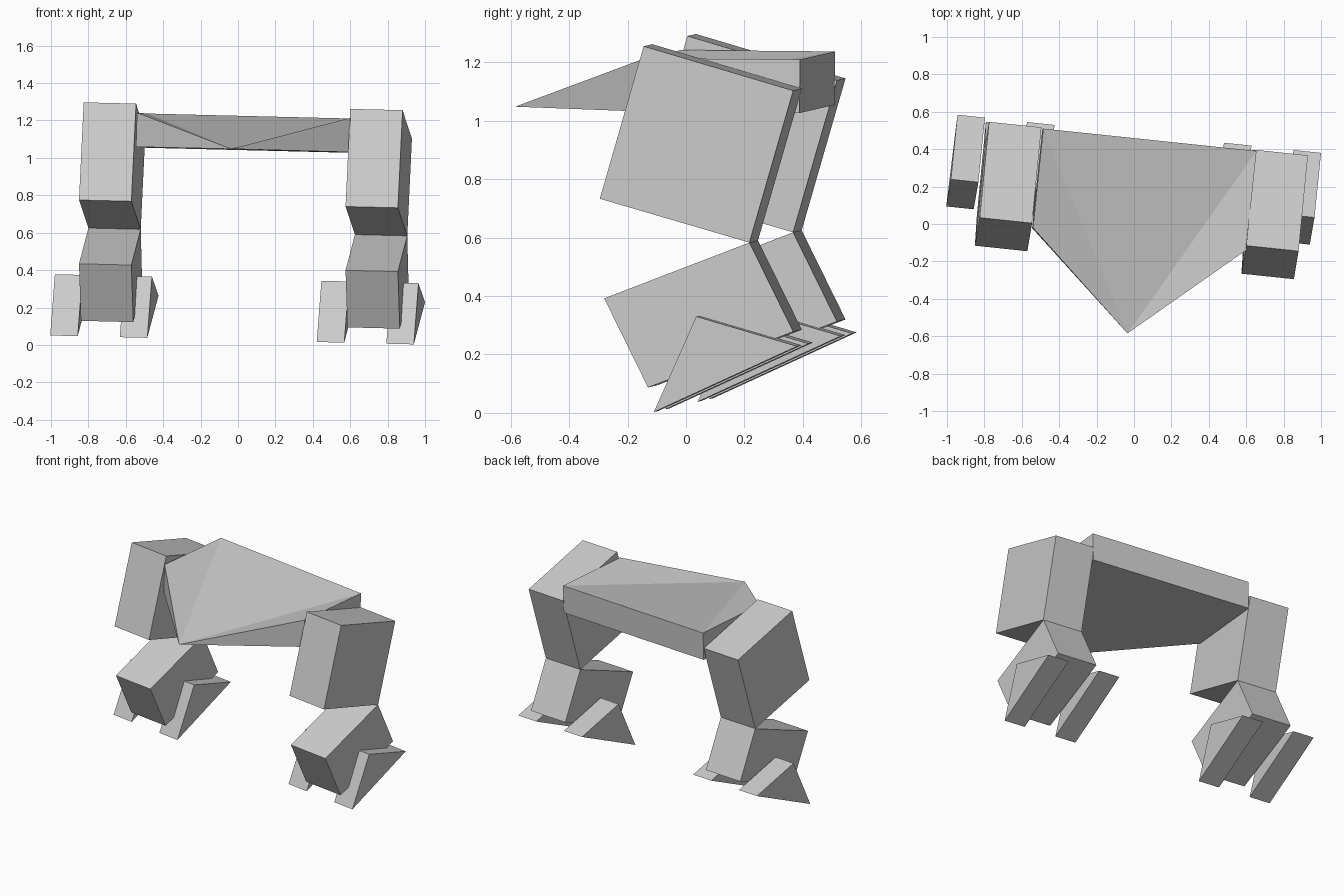
import bpy, bmesh
from mathutils import Vector

if "Cube" in bpy.data.objects:
    bpy.data.objects.remove(bpy.data.objects["Cube"])

# Sideways direction of the slightly turned model, per unit of x
SIDE = Vector((1.0, -0.105, -0.0245))


def make(name, verts, faces):
    me = bpy.data.meshes.new(name)
    me.from_pydata([tuple(v) for v in verts], [], faces)
    bm = bmesh.new()
    bm.from_mesh(me)
    bmesh.ops.recalc_face_normals(bm, faces=bm.faces)
    bm.to_mesh(me)
    bm.free()
    ob = bpy.data.objects.new(name, me)
    bpy.context.collection.objects.link(ob)
    return ob


def prism(name, profile, width, shift=0.0):
    """Extrude a right-hand outline sideways by width, moved left by shift."""
    n = len(profile)
    right = [Vector(p) - SIDE * shift for p in profile]
    left = [p - SIDE * width for p in right]
    faces = [list(range(n)), list(range(n, 2 * n))]
    faces += [[i, (i + 1) % n, (i + 1) % n + n, i + n] for i in range(n)]
    return make(name, right + left, faces)


# Outlines of the right leg's outer side
thigh = [(0.88, -0.145, 1.255), (0.93, 0.367, 1.103),
         (0.905, 0.217, 0.583), (0.855, -0.295, 0.733)]
shin = [(0.905, 0.217, 0.583), (0.855, -0.28, 0.392),
        (0.865, -0.13, 0.087), (0.913, 0.367, 0.278)]
toe = [(0.965, 0.035, 0.33), (0.94, -0.11, 0.003), (1.0, 0.38, 0.228)]

# Two legs, each with a thigh, a shin and two wedge toes
for side, shift in (("right", 0.0), ("left", 1.425)):
    prism(side + "_thigh", thigh, 0.28, shift)
    prism(side + "_shin", shin, 0.28, shift)
    for i, gap in enumerate((0.0, 0.372)):
        prism(f"{side}_toe_{i + 1}", toe, 0.147, shift + gap)

# Body: box between the legs, drawn out to a low point in front
back_l, mid_l = Vector((-0.485, 0.51, 1.237)), Vector((-0.54, -0.02, 1.242))
top = [back_l, back_l + SIDE * 1.14, mid_l + SIDE * 1.14, mid_l]
low = [v + Vector((-0.005, -0.002, -0.183)) for v in top]
tip = Vector((-0.035, -0.585, 1.048))
make("body", top + low + [tip], [
    (0, 1, 8), (0, 8, 3), (1, 2, 8),      # folded top
    (3, 8, 7), (2, 6, 8),                 # front slopes
    (4, 7, 8, 6, 5),                      # underside
    (0, 4, 5, 1), (0, 3, 7, 4), (1, 5, 6, 2)])  # back and sides
